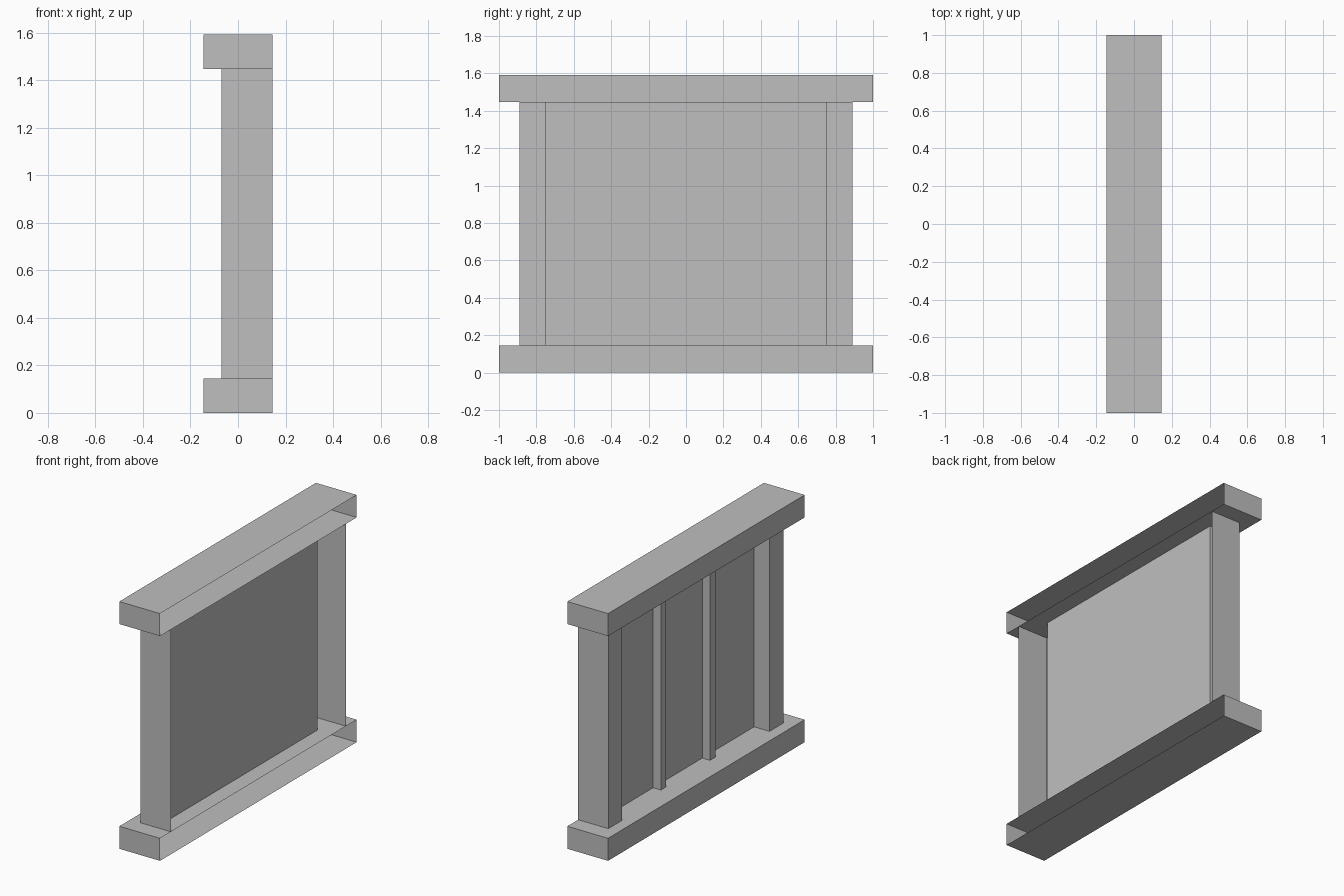
import bpy
import bmesh

cube = bpy.data.objects.get("Cube")
if cube:
    bpy.data.objects.remove(cube, do_unlink=True)

grey = bpy.data.materials.new("plain grey")
grey.use_nodes = True
colour = (0.52, 0.52, 0.52, 1)
grey.diffuse_color = colour
grey.node_tree.nodes["Principled BSDF"].inputs["Base Color"].default_value = colour

HEIGHT, RAIL = 1.592, 0.145      # overall height, rail thickness
OUT = 0.145                      # half depth of the rails
POST_BACK, PANEL_X = -0.07, 0.04
POST_IN, POST_OUT = 0.75, 0.89
BAR = 0.055                      # glazing bar size


def finish(name, bm):
    mesh = bpy.data.meshes.new(name)
    bm.to_mesh(mesh)
    bm.free()
    mesh.materials.append(grey)
    obj = bpy.data.objects.new(name, mesh)
    bpy.context.collection.objects.link(obj)
    return obj


def open_box(name, x, y, z):
    """Box from ranges, left open on its +x side."""
    bm = bmesh.new()
    bmesh.ops.create_cube(bm, size=1)
    for v in bm.verts:
        v.co = [r[1] if c > 0 else r[0] for c, r in zip(v.co, (x, y, z))]
    bm.normal_update()
    side = [f for f in bm.faces if f.normal.x > 0.9]
    bmesh.ops.delete(bm, geom=side, context='FACES_ONLY')
    return finish(name, bm)


def upright_sheet(name, outline):
    """Vertical sheet following an (x, y) outline between the rails."""
    bm = bmesh.new()
    rows = [[bm.verts.new((x, y, z)) for x, y in outline]
            for z in (RAIL, HEIGHT - RAIL)]
    low, high = rows
    for i in range(len(outline) - 1):
        bm.faces.new((low[i], low[i + 1], high[i + 1], high[i]))
    return finish(name, bm)


# Top and bottom rails, hollow and open on one side
for name, base in (("bottom_rail", 0), ("top_rail", HEIGHT - RAIL)):
    open_box(name, (-OUT, OUT), (-1, 1), (base, base + RAIL))

# Corner posts: outer side, back and inner return to the panel
for name, s in (("front_post", -1), ("back_post", 1)):
    path = [(OUT, s * POST_OUT), (POST_BACK, s * POST_OUT),
            (POST_BACK, s * POST_IN), (PANEL_X, s * POST_IN)]
    upright_sheet(name, path if s > 0 else path[::-1])

# Recessed panel
upright_sheet("panel", [(PANEL_X, POST_IN), (PANEL_X, -POST_IN)])

# Slim bars dividing the panel into three
for name, y in (("front_bar", -0.25), ("back_bar", 0.25)):
    open_box(name, (PANEL_X - BAR, PANEL_X), (y - BAR / 2, y + BAR / 2),
             (RAIL, HEIGHT - RAIL))
